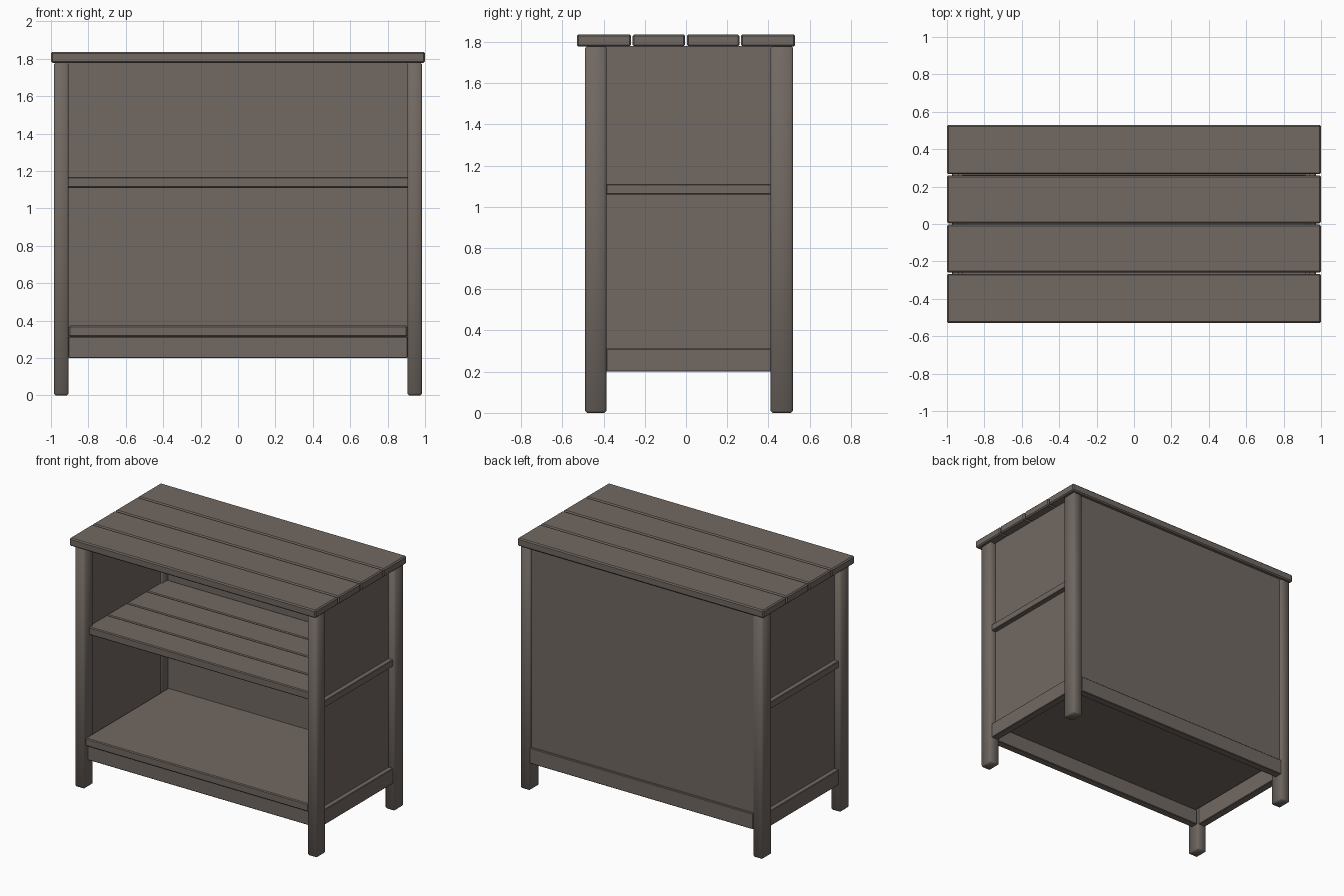
import bpy, bmesh

if "Cube" in bpy.data.objects:
    bpy.data.objects.remove(bpy.data.objects["Cube"])

wood = bpy.data.materials.new("grey_brown_wood")
wood.diffuse_color = (0.165, 0.139, 0.122, 1)
wood.use_nodes = True
wood.node_tree.nodes["Principled BSDF"].inputs["Base Color"].default_value = wood.diffuse_color


def box(name, x, y, z, bevel=0.006, smooth=False):
    """Box from (min, max) ranges, with a small edge chamfer."""
    bm = bmesh.new()
    bmesh.ops.create_cube(bm, size=1)
    for v in bm.verts:
        for i, r in enumerate((x, y, z)):
            v.co[i] = r[0] if v.co[i] < 0 else r[1]
    if bevel:
        bmesh.ops.bevel(bm, geom=bm.edges[:], offset=bevel, segments=1,
                        affect='EDGES', profile=0.5)
    for f in bm.faces:
        f.smooth = smooth
    me = bpy.data.meshes.new(name)
    bm.to_mesh(me)
    bm.free()
    me.materials.append(wood)
    ob = bpy.data.objects.new(name, me)
    bpy.context.collection.objects.link(ob)
    return ob


# top planks
for i, y in enumerate([(-0.53, -0.266), (-0.26, -0.004), (0.004, 0.26), (0.266, 0.53)]):
    box(f"top_plank_{i + 1}", (-1, 1), y, (1.778, 1.836), 0.008)

# middle shelf planks
step = (0.485 + 0.43) / 4
for i in range(4):
    y0 = -0.43 + i * step
    box(f"shelf_plank_{i + 1}", (-0.925, 0.925), (y0, y0 + step - 0.006), (1.11, 1.168))

# bottom shelf
box("bottom_shelf", (-0.905, 0.905), (-0.48, 0.485), (0.315, 0.373))

# legs, side panels and side rails, mirrored left and right
for s, side in ((-1, "left"), (1, "right")):
    def span(a, b):
        return tuple(sorted((s * a, s * b)))
    box(f"front_leg_{side}", span(0.905, 0.985), (-0.49, -0.385), (0, 1.78), 0.01, True)
    box(f"back_leg_{side}", span(0.905, 0.985), (0.41, 0.52), (0, 1.78), 0.01, True)
    box(f"side_panel_{side}", span(0.915, 0.937), (-0.39, 0.415), (0.3, 1.78), 0)
    box(f"side_middle_rail_{side}", span(0.93, 0.972), (-0.388, 0.413), (1.06, 1.11), 0.004)
    box(f"side_bottom_rail_{side}", span(0.915, 0.972), (-0.388, 0.413), (0.2, 0.312), 0.004)

# back panel and front/back bottom rails
box("back_panel", (-0.91, 0.91), (0.482, 0.502), (0.3, 1.78), 0)
box("back_bottom_rail", (-0.907, 0.907), (0.46, 0.518), (0.2, 0.315), 0.004)
box("front_bottom_rail", (-0.907, 0.907), (-0.45, -0.395), (0.2, 0.315), 0.004)
